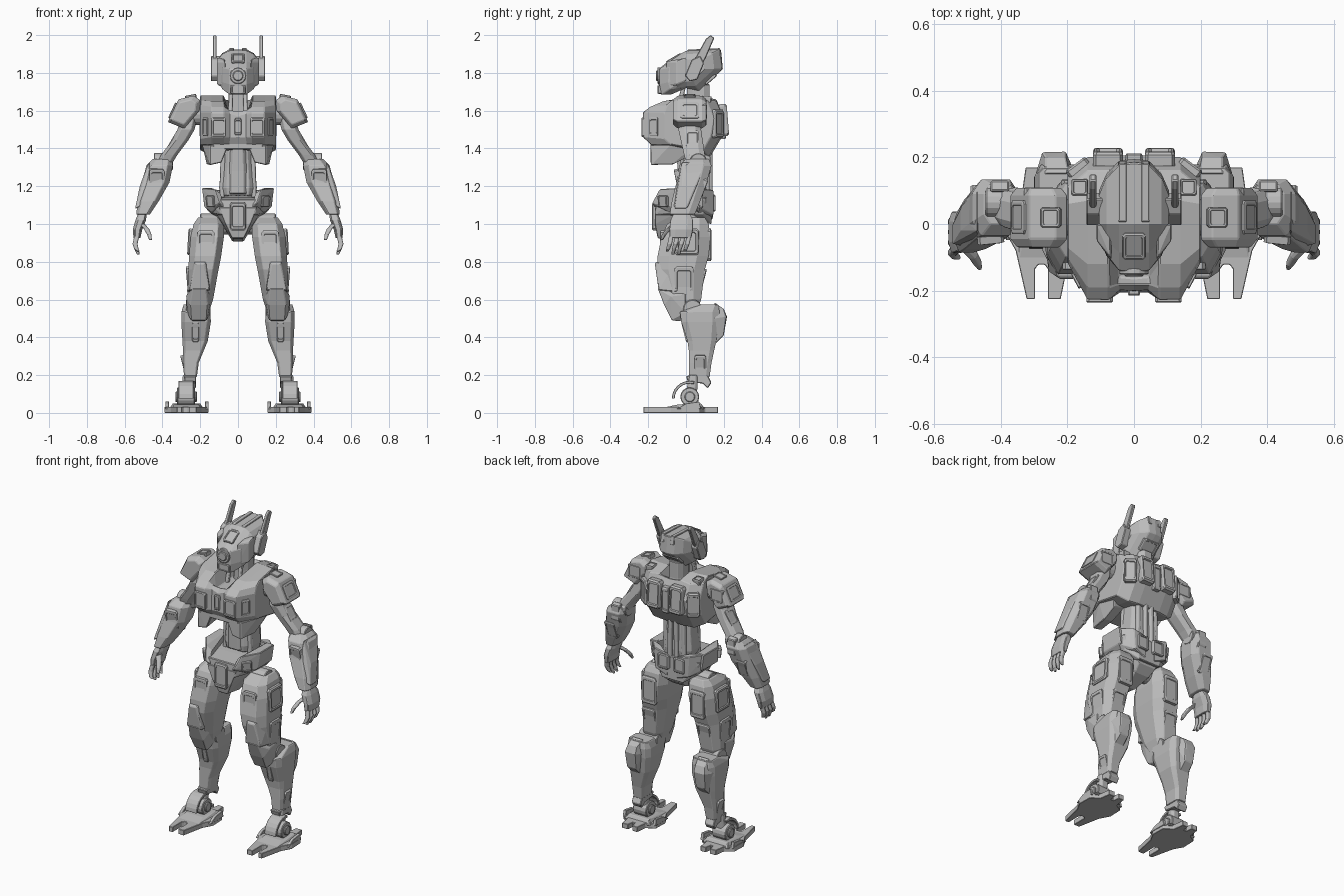
import bpy, bmesh, math
from mathutils import Vector

grey = bpy.data.materials.new("mid grey")
grey.diffuse_color = (0.5, 0.5, 0.5, 1)


def finish(bm, name, mirror=True, bevel=0.004):
    bmesh.ops.recalc_face_normals(bm, faces=bm.faces)
    me = bpy.data.meshes.new(name)
    bm.to_mesh(me)
    bm.free()
    me.materials.append(grey)
    ob = bpy.data.objects.new(name, me)
    bpy.context.collection.objects.link(ob)
    if bevel:
        b = ob.modifiers.new("edge_chamfer", 'BEVEL')
        b.width, b.segments, b.limit_method = bevel, 1, 'ANGLE'
        b.angle_limit = math.radians(35)
    if mirror:
        ob.modifiers.new("other_side", 'MIRROR')


def loft(name, rings, mirror=True, bevel=0.004, cap_start=True):
    bm = bmesh.new()
    vs = [[bm.verts.new(p) for p in r] for r in rings]
    n = len(vs[0])
    for a, b in zip(vs, vs[1:]):
        for i in range(n):
            j = (i + 1) % n
            bm.faces.new((a[i], a[j], b[j], b[i]))
    if cap_start:
        bm.faces.new(vs[0])
    bm.faces.new(vs[-1])
    finish(bm, name, mirror, bevel)


def limb(name, secs, mirror=True, bevel=0.003, u=.6, v=.5):
    # sections are centre x, y, z and half sizes in x, y; u and v set the corner cut
    oct8 = [(1, -v), (1, v), (u, 1), (-u, 1), (-1, v), (-1, -v), (-u, -1), (u, -1)]
    loft(name, [[(x + a * hx, y + b * hy, z) for a, b in oct8] for x, y, z, hx, hy in secs], mirror, bevel)


def stations(name, secs):
    # side profiles (y, z) at rising x, mirrored on the centre plane
    loft(name, [[(x, y, z) for y, z in prof] for x, prof in secs], True, .004, False)


def prism(name, pts, axis, lo, hi, mirror=True, bevel=0.004):
    # profile in the two remaining axes, extruded from lo to hi
    def at(p, t):
        w = list(p)
        w.insert(axis, t)
        return w
    loft(name, [[at(p, lo) for p in pts], [at(p, hi) for p in pts]], mirror, bevel)


def disc(name, axis, c, r, lo, hi, n=16, mirror=True):
    pts = [(c[0] + r * math.cos(math.tau * i / n), c[1] + r * math.sin(math.tau * i / n)) for i in range(n)]
    prism(name, pts, axis, lo, hi, mirror)


def hull(name, pts, mirror=True, bevel=0.004):
    bm = bmesh.new()
    for p in pts:
        bm.verts.new(p)
    res = bmesh.ops.convex_hull(bm, input=bm.verts)
    bmesh.ops.delete(bm, geom=list({g for g in res['geom_interior'] if isinstance(g, bmesh.types.BMVert)}), context='VERTS')
    bmesh.ops.dissolve_limit(bm, angle_limit=0.03, verts=bm.verts, edges=bm.edges)
    finish(bm, name, mirror, bevel)


def plate(name, c, w, h, normal, depth=0.012, mirror=True, sunk=0.02):
    # raised armour plate with cut corners and a shallow sunk centre
    n = Vector(normal).normalized()
    a1 = Vector((0, 0, 1)).cross(n).normalized()
    a2 = n.cross(a1)
    out = [(.5, -.42), (.5, .42), (.4, .5), (-.4, .5), (-.5, .42), (-.5, -.42), (-.4, -.5), (.4, -.5)]

    def ring(s, d):
        return [Vector(c) + a1 * a * w * s + a2 * b * h * s + n * d for a, b in out]
    loft(name, [ring(1, -sunk), ring(1, depth * .6), ring(.9, depth), ring(.74, depth), ring(.7, depth * .6)], mirror, 0)


# --- head ---
stations("helmet", [
    (0, [(-.09, 1.865), (0, 1.917), (.185, 1.925), (.195, 1.82), (.07, 1.705), (0, 1.72), (-.08, 1.685), (-.135, 1.685), (-.145, 1.74), (-.145, 1.82)]),
    (.045, [(-.085, 1.86), (0, 1.917), (.18, 1.925), (.19, 1.82), (.07, 1.705), (0, 1.72), (-.08, 1.685), (-.13, 1.685), (-.14, 1.74), (-.14, 1.82)]),
    (.083, [(-.05, 1.855), (0, 1.9), (.14, 1.905), (.15, 1.82), (.05, 1.73), (0, 1.73), (-.06, 1.715), (-.085, 1.715), (-.095, 1.75), (-.09, 1.83)]),
    (.105, [(-.02, 1.85), (0, 1.875), (.085, 1.875), (.10, 1.82), (.04, 1.76), (0, 1.755), (-.02, 1.75), (-.035, 1.75), (-.04, 1.77), (-.035, 1.83)])])
disc("eye_ring", 1, (0, 1.785), .044, -.152, -.12, mirror=False)
disc("eye_lens", 1, (0, 1.785), .028, -.158, -.12, mirror=False)
plate("forehead_panel", (0, -.065, 1.876), .07, .09, (0, -.5, .86), .008, False)
hull("cheek_guard", [(x, y, z) for x, y, z in [
    (.068, -.105, 1.86), (.068, -.11, 1.73), (.112, -.05, 1.86), (.112, -.05, 1.74), (.112, .0, 1.88), (.112, .0, 1.76), (.07, 0, 1.88), (.06, -.03, 1.71)]])
plate("mouth_guard", (0, -.138, 1.712), .085, .045, (0, -1, 0), .012, False)
prism("crown_ridge", [(-.02, 1.88), (.01, 1.923), (.18, 1.931), (.19, 1.88)], 0, .022, .046, bevel=.002)
plate("head_back_panel", (0, .13, 1.765), .11, .08, (0, .66, -.75), .008, False)
prism("ear_pod", [(-.005, 1.785), (.02, 1.755), (.06, 1.765), (.095, 1.85), (.075, 1.89), (.03, 1.87)], 0, .085, .143)
prism("antenna", [(.02, 1.80), (.06, 1.80), (.105, 1.88), (.15, 1.985), (.13, 2.0), (.105, 1.98), (.05, 1.88)], 0, .113, .133)

# --- neck and torso ---
limb("neck", [(0, .07, 1.55, .06, .065), (0, .065, 1.64, .045, .06), (0, .065, 1.74, .045, .06)], False)
limb("neck_piston", [(.042, -.05, 1.56, .012, .012), (.035, -.01, 1.74, .012, .012)])
# the middle profiles dip behind the front lip to form the open collar
stations("chest", [
    (0, [(-.185, 1.42), (-.205, 1.46), (-.2, 1.57), (-.18, 1.60), (-.165, 1.57), (.04, 1.57), (.16, 1.65), (.205, 1.56), (.19, 1.46), (.13, 1.36)]),
    (.045, [(-.185, 1.42), (-.207, 1.46), (-.2, 1.58), (-.18, 1.605), (-.16, 1.57), (.04, 1.58), (.16, 1.655), (.205, 1.56), (.19, 1.46), (.13, 1.36)]),
    (.075, [(-.185, 1.42), (-.228, 1.46), (-.228, 1.59), (-.19, 1.62), (-.12, 1.65), (.07, 1.68), (.16, 1.66), (.205, 1.56), (.19, 1.46), (.13, 1.36)]),
    (.14, [(-.185, 1.42), (-.226, 1.46), (-.226, 1.59), (-.19, 1.62), (-.12, 1.65), (.07, 1.68), (.16, 1.65), (.2, 1.56), (.18, 1.46), (.12, 1.36)]),
    (.2, [(-.08, 1.42), (-.115, 1.45), (-.115, 1.59), (-.1, 1.63), (-.07, 1.655), (.06, 1.68), (.11, 1.65), (.15, 1.56), (.13, 1.46), (.09, 1.39)])])
plate("chest_vent", (.103, -.226, 1.512), .08, .105, (0, -1, 0), .01)
plate("chest_side_vent", (.172, -.17, 1.515), .05, .1, (.88, -.47, 0), .006)
plate("sternum_strip", (0, -.203, 1.515), .035, .09, (0, -1, 0), .012, False)
hull("rib_band", [(s * x, y, z) for s in (1, -1) for x, y, z in [
    (.135, -.187, 1.435), (.19, -.08, 1.435), (.19, .05, 1.435), (.13, -.187, 1.395), (.18, -.08, 1.395), (.18, .05, 1.395)]], False)
hull("rib_flap", [(.058, -.187, 1.40), (.15, -.187, 1.42), (.19, -.08, 1.42), (.188, .05, 1.42), (.088, -.187, 1.325),
                  (.148, -.185, 1.312), (.165, -.07, 1.315), (.165, .02, 1.36), (.06, -.05, 1.40), (.09, .02, 1.38), (.1, -.07, 1.33)])
plate("back_panel", (.078, .2, 1.55), .09, .17, (0, 1, .08), .022)
plate("back_side_panel", (.168, .168, 1.53), .075, .15, (.6, .8, 0), .015)
plate("spine_panel", (0, .2, 1.53), .05, .16, (0, 1, 0), .012, False)
plate("chest_top_panel", (.163, .11, 1.665), .05, .05, (0, .1, 1), .012)

# --- waist ---
limb("waist", [(0, .045, 1.15, .09, .075), (0, .045, 1.19, .1, .08), (0, .045, 1.30, .09, .075), (0, .04, 1.43, .08, .07)], False)
limb("waist_front_plate", [(0, -.01, 1.16, .05, .035), (0, -.005, 1.28, .05, .04), (0, -.01, 1.42, .04, .04)], False)
for i, (x, y) in enumerate([(.085, .0), (.065, .11), (.022, .125)]):
    limb("waist_piston_%d" % i, [(x, y, 1.14, .014, .014), (x * .9, y, 1.42, .014, .014)])

# --- pelvis ---
hull("pelvis_block", [(s * x, y, z) for s in (1, -1) for x, y, z in [
    (.17, -.05, 1.14), (.17, .1, 1.14), (.10, -.16, 1.13), (.10, .135, 1.15), (.14, -.06, 1.06), (.14, .09, 1.05), (.09, -.165, 1.05), (.07, .135, 1.0)]], False)
hull("crotch", [(s * x, y, z) for s in (1, -1) for x, y, z in [
    (.10, -.165, 1.09), (.12, -.05, 1.06), (.11, .1, 1.06), (.06, .12, .99), (.065, -.165, 1.0), (.075, -.06, .99), (.03, -.15, .925), (.03, -.03, .908), (.05, .07, .95)]], False)
plate("crotch_panel", (0, -.166, 1.04), .085, .15, (0, -1, 0), .014, False)
hull("hip_guard", [(x, y, z) for x, y, z in [
    (.19, -.05, 1.19), (.19, .09, 1.19), (.178, -.06, 1.09), (.175, .09, 1.09), (.125, -.14, 1.185), (.10, -.18, 1.11),
    (.14, -.05, 1.19), (.14, .09, 1.19), (.09, -.13, 1.16), (.14, -.08, 1.06), (.14, .08, 1.06), (.075, -.17, 1.09)]])
hull("hip_rear_guard", [(x, y, z) for x, y, z in [
    (.19, .07, 1.19), (.178, .07, 1.09), (.12, .145, 1.18), (.11, .145, 1.05), (.03, .145, 1.16), (.03, .14, 1.02), (.1, .1, 1.18), (.15, .06, 1.06)]])
plate("rear_pouch", (.055, .142, 1.11), .075, .09, (0, 1, 0), .014)
plate("hip_front_panel", (.145, -.122, 1.12), .06, .06, (.75, -.65, -.1), .01)
disc("hip_joint", 0, (.02, 1.0), .055, .05, .2)

# --- legs ---
limb("thigh", [(.15, .035, 1.035, .06, .065), (.155, .01, 1.0, .08, .11), (.163, 0, .93, .088, .13), (.174, -.015, .83, .085, .135),
               (.183, -.025, .76, .08, .125), (.2, -.01, .6, .068, .09), (.205, 0, .53, .05, .055)], u=.62, v=.55)
plate("thigh_outer_plate", (.25, .005, .905), .13, .14, (1, 0, .05), .016)
plate("thigh_front_plate", (.17, -.132, .90), .09, .13, (0, -1, 0), .005)
plate("thigh_rear_plate", (.168, .125, .89), .10, .17, (0, 1, 0), .01)
plate("thigh_rear_low_plate", (.19, .085, .70), .09, .13, (0, .95, -.25), .01)
plate("thigh_lower_side", (.265, -.01, .70), .1, .15, (1, 0, -.08), .006)
hull("knee_upper_guard", [(x, y, z) for x, y, z in [
    (.17, -.155, .80), (.23, -.155, .80), (.15, -.145, .65), (.255, -.145, .65), (.18, -.165, .79), (.225, -.165, .79),
    (.16, -.06, .79), (.26, -.06, .79), (.145, -.05, .64), (.27, -.05, .64)]])
hull("knee_guard", [(x, y, z) for x, y, z in [
    (.17, -.15, .66), (.24, -.15, .66), (.14, -.08, .62), (.275, -.08, .62), (.16, -.115, .57), (.255, -.115, .57),
    (.165, -.075, .49), (.25, -.075, .49), (.15, 0, .53), (.27, 0, .53), (.15, 0, .63), (.27, 0, .63), (.18, -.03, .485), (.24, -.03, .485)]])
disc("knee_joint", 0, (.035, .55), .05, .145, .275)
limb("shin", [(.222, .125, .575, .065, .045), (.222, .073, .535, .077, .105), (.222, .075, .48, .078, .1), (.227, .084, .38, .067, .076),
              (.236, .082, .33, .055, .067), (.249, .075, .265, .041, .06), (.252, .07, .19, .034, .055)], u=.75, v=.65)
hull("calf_guard", [(x, y, z) for x, y, z in [
    (.195, .15, .585), (.265, .15, .585), (.18, .16, .5), (.295, .15, .5), (.205, .2, .55), (.265, .2, .55),
    (.205, .217, .51), (.275, .215, .51), (.21, .2, .41), (.27, .2, .41), (.21, .145, .355), (.275, .145, .355)]])
plate("shin_front_slot", (.225, -.005, .43), .035, .11, (0, -1, -.25), .008)
plate("shin_low_panel", (.288, .075, .25), .06, .11, (1, 0, -.25), .005)
# ankle and foot
prism("ankle_bracket", [(0, .195), (.11, .21), (.135, .16), (.115, .13), (.09, .155), (.01, .165)], 0, .222, .285)
limb("ankle_strut", [(.262, .04, .2, .03, .025), (.272, .025, .06, .03, .03)])
disc("ankle_joint", 0, (.02, .085), .05, .228, .322)
disc("ankle_hub", 0, (.02, .085), .028, .218, .332)
arc = [math.radians(75 + 15 * i) for i in range(8)]
prism("ankle_fender", [(.02 + .095 * math.cos(a), .075 + .095 * math.sin(a)) for a in arc] +
      [(.02 + .08 * math.cos(a), .075 + .08 * math.sin(a)) for a in reversed(arc)], 0, .235, .315, bevel=.002)
prism("sole", [(.297, -.225), (.322, -.225), (.355, -.08), (.388, -.02), (.385, .07), (.335, .1), (.325, .17), (.285, .17), (.28, .13),
               (.262, .13), (.255, .17), (.22, .17), (.212, .1), (.16, .07), (.157, -.02), (.19, -.08), (.22, -.225), (.258, -.225),
               (.258, -.135), (.268, -.122), (.287, -.122), (.297, -.135)], 2, 0, .032, bevel=.002)
hull("instep", [(x, y, z) for x, y, z in [
    (.2, -.11, .03), (.345, -.11, .03), (.18, .1, .02), (.365, .1, .02), (.215, -.04, .045), (.33, -.04, .045), (.2, .08, .05), (.345, .08, .05)]])
for x in (.165, .375):
    hull("foot_fin", [(x + d, y, z) for d in (-.01, .01) for y, z in ((-.05, .02), (.08, .02), (.07, .06), (.0, .05))], bevel=.002)

# --- arms ---
disc("shoulder_joint", 0, (.02, 1.58), .055, .17, .28)
pad = [(.2, 1.655), (.235, 1.68), (.315, 1.66), (.372, 1.54), (.285, 1.505), (.205, 1.60)]
loft("shoulder_pad", [[((x - .29) * s + .29, y, (z - 1.59) * s + 1.59) for x, z in pad]
                      for y, s in ((-.07, .75), (-.045, 1), (.085, 1), (.108, .8))])
plate("shoulder_pad_panel", (.346, .02, 1.6), .10, .09, (.9, 0, .42), .006)
plate("shoulder_top_panel", (.25, .02, 1.676), .06, .06, (.2, 0, 1), .008)
plate("shoulder_rear_panel", (.285, .1, 1.595), .09, .08, (0, 1, 0), .01)
limb("upper_arm", [(.26, .02, 1.57, .045, .05), (.275, .02, 1.5, .045, .06), (.305, .03, 1.445, .043, .058),
                   (.365, .045, 1.365, .043, .055), (.395, .055, 1.31, .04, .05)])
plate("upper_arm_plate", (.343, .035, 1.45), .07, .1, (.85, 0, .5), .006)
disc("elbow_joint", 0, (.065, 1.33), .045, .345, .445)
limb("forearm", [(.40, .06, 1.345, .05, .06), (.415, .05, 1.31, .07, .085), (.435, .03, 1.22, .072, .08),
                 (.475, .0, 1.12, .055, .075), (.503, -.02, 1.05, .036, .066)])
hull("forearm_guard", [(x, y, z) for x, y, z in [
    (.47, -.02, 1.33), (.47, .1, 1.33), (.495, 0, 1.27), (.495, .08, 1.27), (.52, -.02, 1.2), (.52, .05, 1.2), (.545, -.06, 1.08),
    (.545, .0, 1.08), (.46, -.04, 1.25), (.46, .11, 1.25), (.5, -.07, 1.1), (.5, .03, 1.1)]])
hull("elbow_spike", [(x, y, z) for x in (.375, .43) for y, z in ((.08, 1.22), (.13, 1.27), (.13, 1.36), (.1, 1.37), (.07, 1.3))])
plate("forearm_front_panel", (.43, -.045, 1.23), .08, .12, (-.1, -1, -.2), .005)
plate("forearm_rear_panel", (.455, .09, 1.18), .07, .12, (0, 1, -.4), .008)
# hand
limb("palm", [(.505, -.022, 1.06, .022, .04), (.515, -.022, 1.02, .028, .06), (.532, -.025, .97, .025, .062), (.535, -.03, .925, .018, .058)])
for i, tip in enumerate((.855, .838, .838, .855)):
    y = -.078 + i * .031
    limb("finger_%d" % i, [(.536, y, .935, .013, .012), (.545, y - .008, .895, .013, .012),
                           (.537, y - .018, .865, .011, .01), (.527, y - .022, tip, .007, .007)], bevel=.002)
limb("thumb", [(.51, -.06, 1.0, .016, .018), (.485, -.09, .975, .014, .014), (.47, -.115, .945, .012, .012), (.463, -.13, .915, .007, .008)], bevel=.002)
